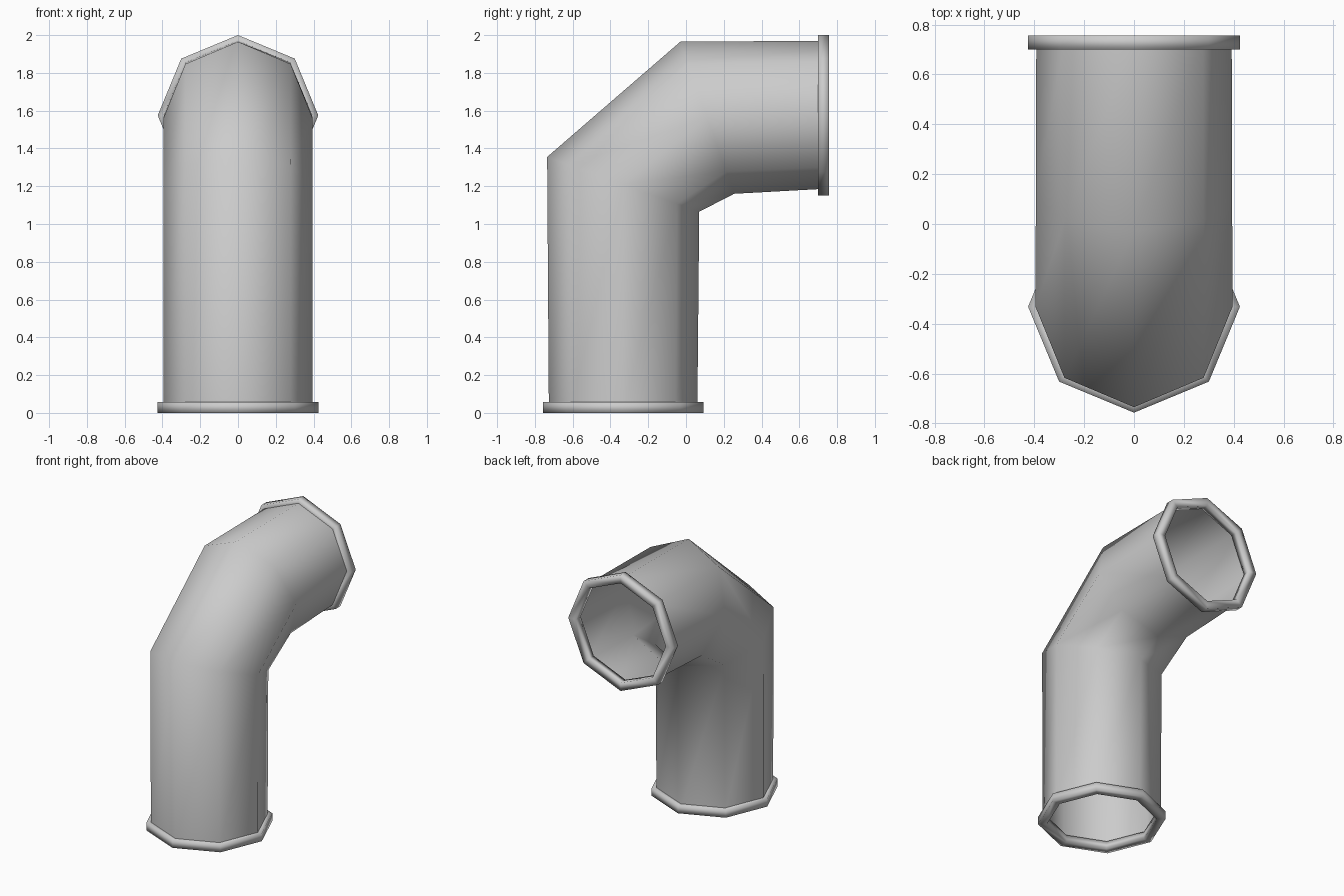
import bpy, bmesh
from math import sin, cos, pi
from mathutils import Vector

if "Cube" in bpy.data.objects:
    bpy.data.objects.remove(bpy.data.objects["Cube"])

SIDES = 8


def ring(outer, inner, half_width):
    """Eight-sided section spanning two (y, z) points on the outside and inside of the bend."""
    o, i = Vector((0, *outer)), Vector((0, *inner))
    c, u = (o + i) / 2, (o - i) / 2
    x = Vector((half_width, 0, 0))
    return [c + u * cos(k * 2 * pi / SIDES) + x * sin(k * 2 * pi / SIDES)
            for k in range(SIDES)]


def loft(name, rings, closed=False):
    """Skin a list of sections into a smooth-shaded tube (or a closed collar)."""
    bm = bmesh.new()
    loops = [[bm.verts.new(p) for p in r] for r in rings]
    pairs = list(zip(loops, loops[1:] + loops[:1]))
    for a, b in (pairs if closed else pairs[:-1]):
        for k in range(SIDES):
            n = (k + 1) % SIDES
            bm.faces.new((a[k], a[n], b[n], b[k]))
    bmesh.ops.recalc_face_normals(bm, faces=bm.faces)
    for f in bm.faces:
        f.smooth = True
    me = bpy.data.meshes.new(name)
    bm.to_mesh(me)
    bm.free()
    ob = bpy.data.objects.new(name, me)
    bpy.context.collection.objects.link(ob)
    return ob


# Elbow pipe: straight riser, mitred bend, straight outlet
loft("elbow_pipe", [
    ring((-0.726, 0.01), (0.06, 0.01), 0.394),
    ring((-0.735, 1.355), (0.07, 1.065), 0.395),
    ring((-0.03, 1.965), (0.255, 1.16), 0.394),
    ring((0.745, 1.97), (0.745, 1.187), 0.392),
])

# Flange collars: rectangular section as (radius, depth along the axis)
R_OUT, R_IN, T = 0.425, 0.365, 0.057
section = [(R_IN, 0), (R_OUT, 0), (R_OUT, T), (R_IN, T)]
CY, CZ, END = -0.332, 1.575, 0.757
loft("bottom_flange",
     [ring((CY - r, d), (CY + r, d), r) for r, d in section], True)
loft("outlet_flange",
     [ring((END - d, CZ + r), (END - d, CZ - r), r) for r, d in section], True)
